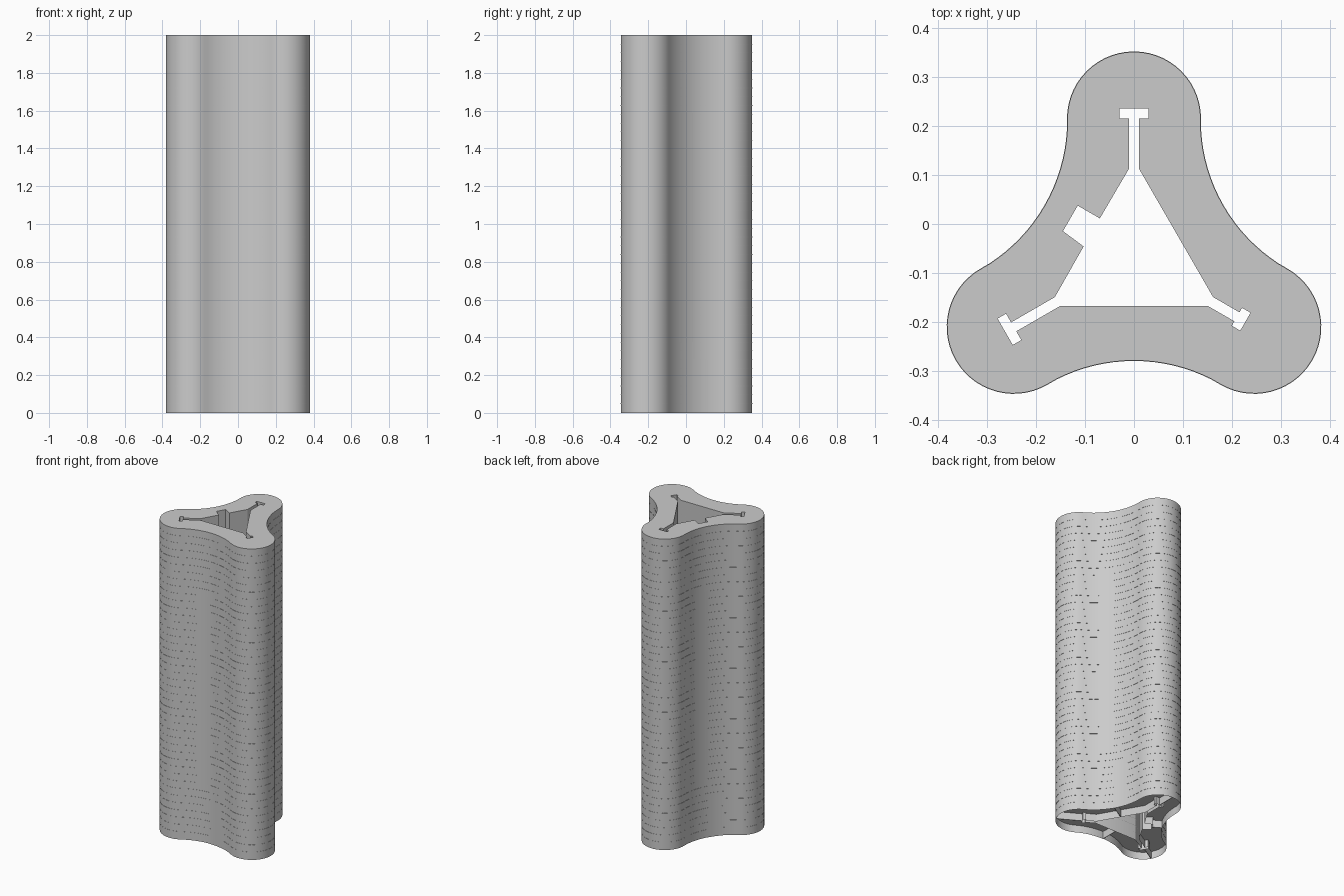
import bpy, bmesh, math
from mathutils import Vector, Matrix

if "Cube" in bpy.data.objects:
    bpy.data.objects.remove(bpy.data.objects["Cube"])

H, PITCH = 2.0, 0.0464          # tower height, storey height
CY = -0.068                     # y of the three-fold axis
LOBE_D, LOBE_R = 0.283, 0.1355  # lobe centre distance and radius
ARC_D, ARC_R = 0.559, 0.349     # concave waist arc


def turn(p, deg):
    a = math.radians(deg)
    return (p[0] * math.cos(a) - p[1] * math.sin(a), p[0] * math.sin(a) + p[1] * math.cos(a))


def outline(off=0.0):
    """Trefoil: convex lobe then concave waist, three times (counter-clockwise)."""
    t = math.atan2(ARC_D / 2 - LOBE_D, ARC_D * math.sin(math.radians(60)))
    pts = []
    for k in range(3):
        for i in range(29):
            a = t + (math.pi - 2 * t) * i / 28
            r = LOBE_R + off
            pts.append(turn((r * math.cos(a), LOBE_D + r * math.sin(a)), 120 * k))
        half = math.pi / 3 + t - math.pi / 2
        half = math.radians(30) + t if half < 0.3 else half
        # waist lies at 150 degrees from +x, its arc bulges toward the axis
        c = turn((ARC_D, 0), 150)
        p0 = turn((-math.cos(t) * (LOBE_R + off), LOBE_D + math.sin(t) * (LOBE_R + off)), 0)
        v = turn((p0[0] - c[0], p0[1] - c[1]), -330)
        sweep = math.atan2(v[1], v[0])
        for i in range(1, 18):
            a = sweep * (1 - 2 * i / 18)
            q = turn(((ARC_R - off) * math.cos(a), (ARC_R - off) * math.sin(a)), 330)
            pts.append(turn((c[0] + q[0], c[1] + q[1]), 120 * k))
    return [(x, y + CY) for x, y in pts]


def court():
    """Triangular courtyard with T-slots at its corners and one notch."""
    pts = []
    slots = [(0.283, 0.303, 0.030), (0.283, 0.303, 0.031), (0.242, 0.262, 0.021)]
    for k, (a, b, w) in enumerate(slots):
        s = 0.0105
        corner = [(s, 0.180), (s, a), (w, a), (w, b), (-w, b), (-w, a), (-s, a), (-s, 0.180)]
        pts += [turn(p, 120 * k) for p in corner]
        if k == 0:  # notch in the left wing
            pts += [turn(p, 150) for p in
                    [(0.1, -0.034), (0.152, -0.034), (0.152, 0.004),
                     (0.152, 0.026), (0.1, 0.032)]]
    return [(x, y + CY) for x, y in pts]


def finish(bm, name):
    bmesh.ops.recalc_face_normals(bm, faces=bm.faces[:])
    me = bpy.data.meshes.new(name)
    bm.to_mesh(me)
    bm.free()
    ob = bpy.data.objects.new(name, me)
    bpy.context.collection.objects.link(ob)
    bpy.ops.object.select_all(action='DESELECT')
    ob.select_set(True)
    bpy.context.view_layer.objects.active = ob
    bpy.ops.object.shade_smooth_by_angle(angle=math.radians(30))
    return ob


def ring(bm, pts, z):
    vs = [bm.verts.new((x, y, z)) for x, y in pts]
    return [bm.edges.new((vs[i], vs[(i + 1) % len(vs)])) for i in range(len(vs))]


def prism(bm, loops, z0, z1, closed=True):
    """Extruded plate with holes; open underneath when closed is False."""
    edges = [e for pts in loops for e in ring(bm, pts, z1)]
    res = bmesh.ops.triangle_fill(bm, edges=edges, use_beauty=True)
    caps = [g for g in res['geom'] if isinstance(g, bmesh.types.BMFace)]
    if closed:
        ext = bmesh.ops.extrude_face_region(bm, geom=caps, use_keep_orig=True)
    else:
        ext = bmesh.ops.extrude_edge_only(bm, edges=edges)
    vs = [g for g in ext['geom'] if isinstance(g, bmesh.types.BMVert)]
    bmesh.ops.translate(bm, verts=vs, vec=(0, 0, z0 - z1))


# Tower shell: facade, courtyard walls and roof, open at the bottom
bm = bmesh.new()
prism(bm, [outline(), court()], 0, H, closed=False)
finish(bm, "tower_shell")

# Floor slabs, edges barely proud of the facade
bm = bmesh.new()
for k in range(1, 43):
    z = H - PITCH * k
    prism(bm, [outline(0.001), court()], z - 0.003, z)
finish(bm, "floor_slabs")


# Radial party walls at lobe tips and waists
def wall(bm, deg, r0, r1):
    m = Matrix.Translation((0, CY, H / 2)) @ Matrix.Rotation(math.radians(deg), 4, 'Z') \
        @ Matrix.Translation(((r0 + r1) / 2, 0, 0)) @ Matrix.Diagonal((r1 - r0, 0.003, H - 0.002, 1))
    bmesh.ops.create_cube(bm, size=1, matrix=m)


bm = bmesh.new()
for k in range(3):
    wall(bm, 90 + 120 * k, 0.303 if k < 2 else 0.262, LOBE_D + LOBE_R)
    wall(bm, 150 + 120 * k, 0.152 if k == 0 else 0.1, ARC_D - ARC_R)
finish(bm, "party_walls")

# Shallow facade panels beside each waist: one side low, the other side high
bm = bmesh.new()
for k in range(3):
    for y0, y1, z0, z1 in [(-0.09, 0.0, 0.376, 1.587), (0.0, 0.085, 0.0, 0.283)]:
        cols = []
        for i in range(7):
            y = y0 + (y1 - y0) * i / 6
            x = ARC_D - math.sqrt((ARC_R - 0.0015) ** 2 - y * y)
            p = turn((x, y), 150 + 120 * k)
            cols.append([bm.verts.new((p[0], p[1] + CY, z)) for z in (z0, z1)])
        for a, b in zip(cols, cols[1:]):
            bm.faces.new((a[0], b[0], b[1], a[1]))
finish(bm, "waist_panels")
